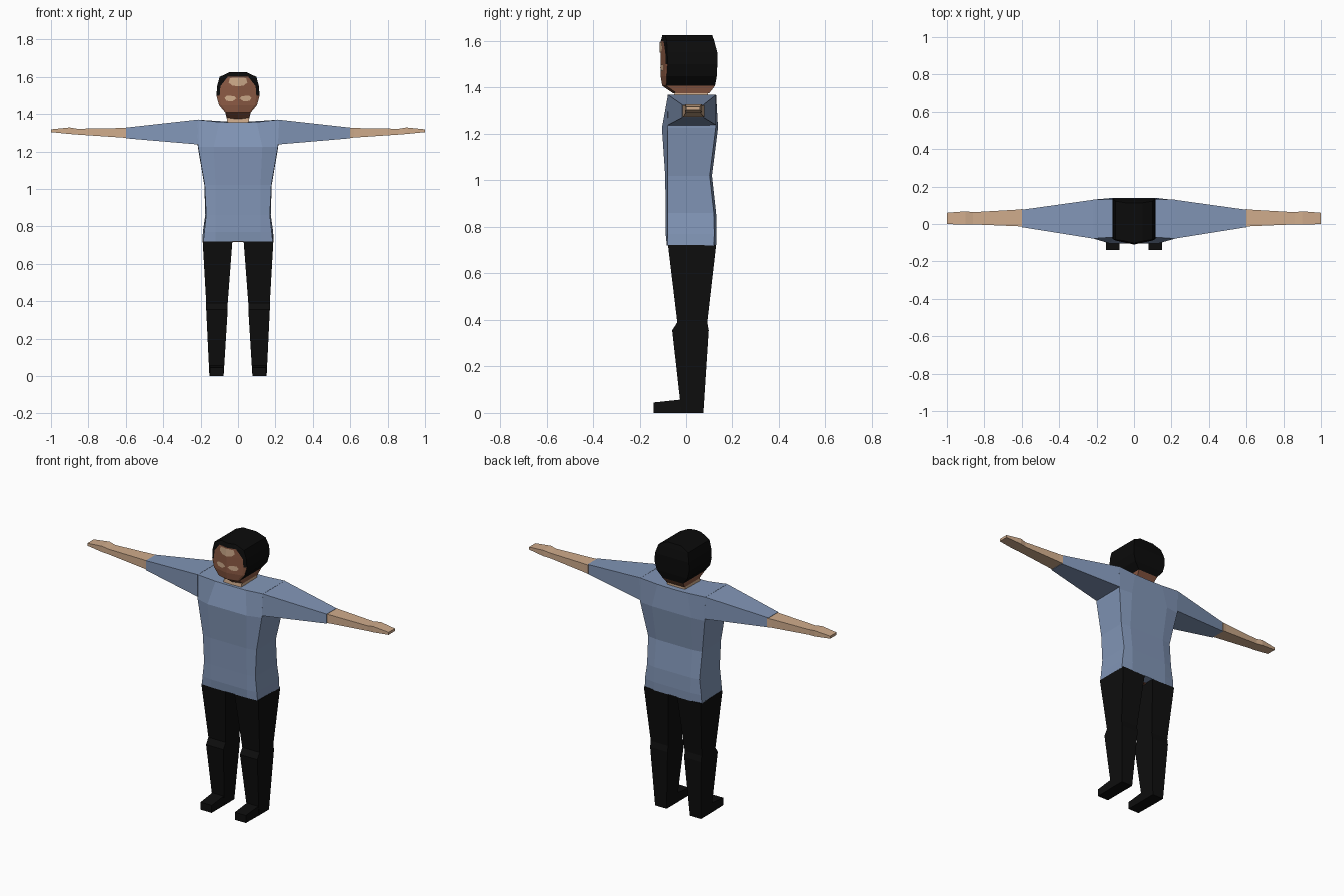
import bpy, bmesh

if "Cube" in bpy.data.objects:
    bpy.data.objects.remove(bpy.data.objects["Cube"])


def mat(name, r, g, b):
    lin = [((c / 255 + 0.055) / 1.055) ** 2.4 if c > 10 else c / 3294 for c in (r, g, b)]
    m = bpy.data.materials.new(name)
    m.diffuse_color = (*lin, 1)
    m.use_nodes = True
    m.node_tree.nodes["Principled BSDF"].inputs["Base Color"].default_value = m.diffuse_color
    return m


SHIRT = mat("blue shirt", 130, 150, 183)
SKIN = mat("light skin", 208, 172, 140)
FACE = mat("brown face", 140, 90, 68)
BLACK = mat("black cloth", 14, 14, 14)
HAIR = mat("black hair", 11, 11, 11)


def finish(bm, name, mats):
    me = bpy.data.meshes.new(name)
    bm.to_mesh(me)
    bm.free()
    for m in mats:
        me.materials.append(m)
    ob = bpy.data.objects.new(name, me)
    bpy.context.collection.objects.link(ob)
    return ob


def loft(name, rings, mats, sx=1, rule=None):
    """Skin a list of equal-length point rings and cap both ends."""
    bm = bmesh.new()
    vs = [[bm.verts.new((sx * x, y, z)) for x, y, z in r] for r in rings]
    n = len(vs[0])
    for a, b in zip(vs, vs[1:]):
        for i in range(n):
            bm.faces.new((a[i], a[(i + 1) % n], b[(i + 1) % n], b[i]))
    bm.faces.new(vs[0])
    bm.faces.new(vs[-1])
    bmesh.ops.recalc_face_normals(bm, faces=bm.faces)
    if rule:
        for f in bm.faces:
            f.material_index = rule(f)
    return finish(bm, name, mats)


def mirror_ring(half):
    """Half ring from front centre to back centre -> full ring."""
    return half + [(-x, y, z) for x, y, z in reversed(half) if x > 0]


def rect_z(z, x0, x1, y0, y1):
    return [(x0, y0, z), (x1, y0, z), (x1, y1, z), (x0, y1, z)]


def rect_x(x, y0, y1, z0, z1):
    return [(x, y0, z0), (x, y1, z0), (x, y1, z1), (x, y0, z1)]


def rect_y(y, x0, x1, z0, z1):
    return [(x0, y, z0), (x1, y, z0), (x1, y, z1), (x0, y, z1)]


# Shirt body: height, front panel half width, front and back side widths, front y, back y
torso = []
for z, p, wf, wb, yf, yb in [
        (0.72, 0.12, 0.185, 0.19, -0.083, 0.13),
        (0.77, 0.12, 0.18, 0.188, -0.088, 0.132),
        (0.86, 0.12, 0.170, 0.175, -0.088, 0.130),
        (1.02, 0.12, 0.178, 0.180, -0.090, 0.112),
        (1.225, 0.13, 0.213, 0.215, -0.104, 0.138)]:
    torso.append(mirror_ring([(0, yf, z), (p, yf, z), (wf, -0.079, z),
                              (wb, yb - 0.01, z), (p, yb, z), (0, yb, z)]))
torso.append(mirror_ring([(0, -0.068, 1.355), (0.10, -0.07, 1.357), (0.22, -0.078, 1.37),
                          (0.22, 0.13, 1.37), (0.10, 0.13, 1.362), (0, 0.13, 1.36)]))
loft("shirt_body", torso, [SHIRT])

# Patch between the tops of the legs
loft("crotch", [rect_z(0.715, -0.035, 0.035, -0.03, 0.07),
                rect_z(0.73, -0.035, 0.035, -0.03, 0.07)], [FACE])

for side, s in (("left", 1), ("right", -1)):
    # Sleeve
    loft(side + "_sleeve", [rect_x(0.212, -0.079, 0.13, 1.237, 1.37),
                            rect_x(0.60, -0.017, 0.076, 1.27, 1.327)], [SHIRT], s)
    # Forearm and hand
    loft(side + "_forearm", [rect_x(0.595, -0.015, 0.08, 1.272, 1.325),
                             rect_x(0.62, -0.012, 0.077, 1.274, 1.325),
                             rect_x(0.86, -0.002, 0.063, 1.29, 1.321),
                             rect_x(0.90, -0.004, 0.068, 1.293, 1.328),
                             rect_x(1.00, 0.0, 0.06, 1.303, 1.318)], [SKIN], s)
    # Trouser leg
    loft(side + "_leg", [rect_z(0.722, 0.03, 0.189, -0.078, 0.13),
                         rect_z(0.39, 0.055, 0.170, -0.038, 0.092),
                         rect_z(0.355, 0.055, 0.170, -0.06, 0.098),
                         rect_z(0.0, 0.077, 0.153, -0.02, 0.075)], [BLACK], s)
    # Shoe
    loft(side + "_shoe", [rect_y(0.0, 0.077, 0.153, 0, 0.06),
                          rect_y(-0.14, 0.077, 0.150, 0, 0.045)], [BLACK], s)

# Head: height, face half width, head half width, front y, back y
head = []
for z, fw, w, yf, yb in [
        (1.375, 0.040, 0.060, -0.055, 0.10),
        (1.408, 0.058, 0.068, -0.103, 0.125),
        (1.45, 0.090, 0.102, -0.11, 0.133),
        (1.50, 0.098, 0.115, -0.11, 0.135),
        (1.55, 0.094, 0.112, -0.11, 0.135),
        (1.60, 0.055, 0.098, -0.109, 0.122),
        (1.625, 0.03, 0.045, -0.102, 0.113)]:
    head.append(mirror_ring([(0, yf, z), (fw, yf + 0.22 * fw, z), (w, yf + 0.26 * w, z),
                             (w, yb, z), (0, yb, z)]))


def head_rule(f):
    c = f.calc_center_median()
    if c.z < 1.406:
        return 0
    if c.z > 1.602:
        return 1
    if c.y > -0.04:
        return 1
    return 1 if abs(c.x) > 0.07 and c.z > 1.48 else 0


loft("head", head, [FACE, HAIR], rule=head_rule)

# Neck
loft("neck", [rect_z(1.33, -0.06, 0.06, -0.055, 0.095),
              rect_z(1.378, -0.058, 0.058, -0.05, 0.095)], [SKIN])

# Pale patches on forehead and cheeks, thin plates following the face slope
PATCHES = {
    "forehead_patch": [(0, 1.55), (0.03, 1.553), (0.05, 1.57), (0.043, 1.594), (0, 1.596)],
    "cheek_patch": [(0.008, 1.485), (0.03, 1.47), (0.062, 1.472), (0.072, 1.488),
                    (0.06, 1.50), (0.02, 1.497)],
}
for name, pts in PATCHES.items():
    bm = bmesh.new()
    for s in (1, -1):
        vs = [bm.verts.new((s * x, -0.113 + 0.22 * x, z)) for x, z in pts]
        bm.faces.new(vs if s > 0 else vs[::-1])
    finish(bm, name, [SKIN])
